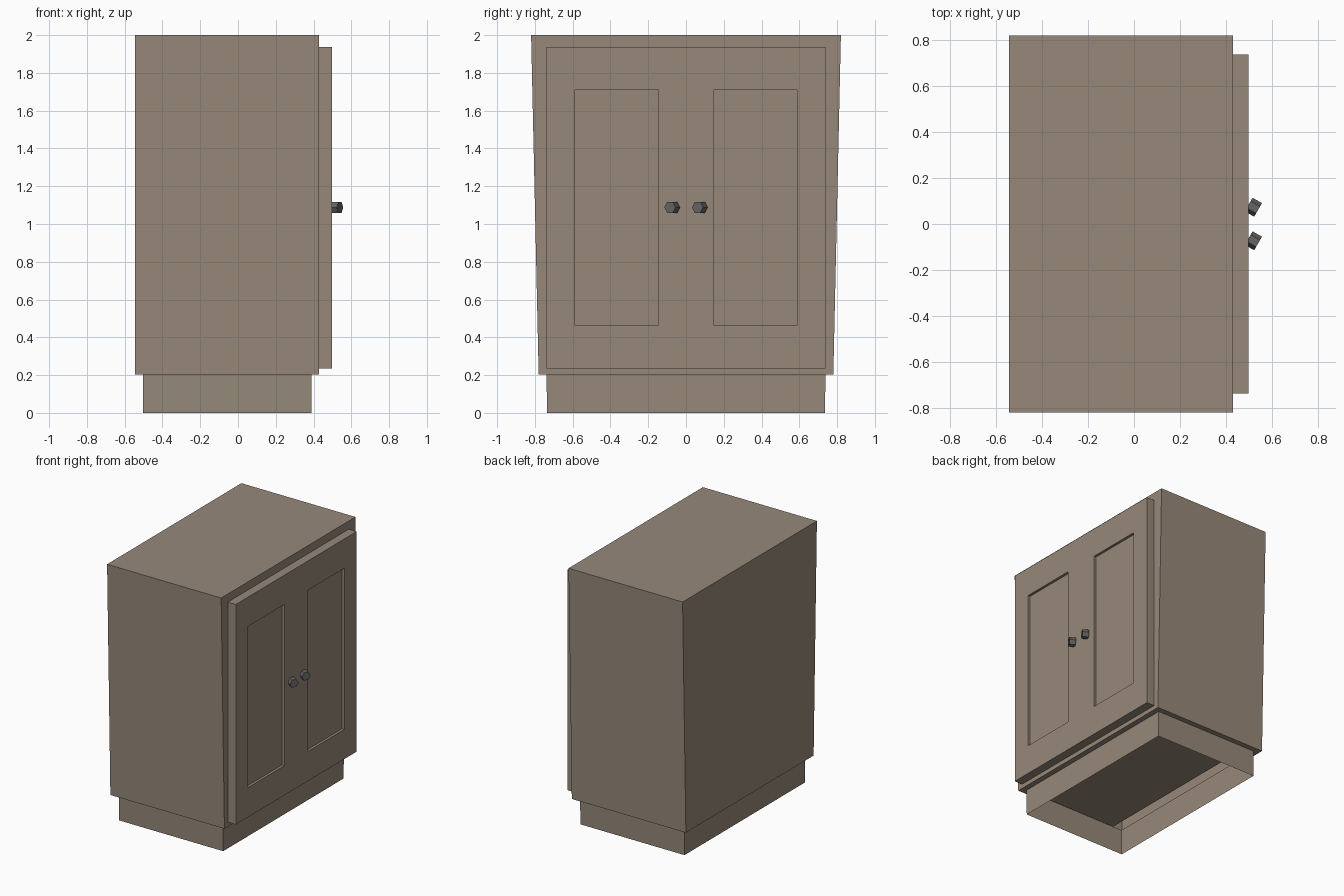
import bpy, bmesh, math

if "Cube" in bpy.data.objects:
    bpy.data.objects.remove(bpy.data.objects["Cube"])


def material(name, color):
    m = bpy.data.materials.new(name)
    m.diffuse_color = (*color, 1)
    m.use_nodes = True
    m.node_tree.nodes["Principled BSDF"].inputs["Base Color"].default_value = m.diffuse_color
    return m


wood = material("wood", (0.31, 0.25, 0.195))
metal = material("metal", (0.13, 0.13, 0.13))


def finish(bm, name, mat):
    mesh = bpy.data.meshes.new(name)
    bm.to_mesh(mesh)
    bm.free()
    obj = bpy.data.objects.new(name, mesh)
    bpy.context.collection.objects.link(obj)
    if mat:
        mesh.materials.append(mat)
    return obj


def box(name, x, y, z, mat):
    bm = bmesh.new()
    bmesh.ops.create_cube(bm, size=1)
    for v in bm.verts:
        v.co = [r[0] if c < 0 else r[1] for c, r in zip(v.co, (x, y, z))]
    return finish(bm, name, mat)


# Cabinet shell: open plinth, overhanging ledge, body flaring towards the top
sections = [(-0.502, 0.388, 0.735, 0.0), (-0.502, 0.388, 0.739, 0.202),
            (-0.545, 0.430, 0.780, 0.202), (-0.545, 0.430, 0.820, 2.0)]
bm = bmesh.new()
rings = []
for x0, x1, y, z in sections:
    corners = [(x0, -y, z), (x1, -y, z), (x1, y, z), (x0, y, z)]
    rings.append([bm.verts.new(c) for c in corners])
for a, b in zip(rings, rings[1:]):
    for i in range(4):
        j = (i + 1) % 4
        bm.faces.new((a[i], a[j], b[j], b[i]))
bm.faces.new(rings[-1])
finish(bm, "cabinet_body", wood)

# Floor panel, stopping short of the back
bm = bmesh.new()
bm.faces.new([bm.verts.new((x, y, 0.203)) for x, y in
              ((-0.425, -0.739), (-0.425, 0.739), (0.388, 0.739), (0.388, -0.739))])
finish(bm, "floor_panel", wood)

# Door slab with two recessed panels
door = box("door_front", (0.43, 0.498), (-0.738, 0.738), (0.236, 1.937), wood)
for s in (-1, 1):
    cutter = box("recess_cutter", (0.478, 0.6), sorted((s * 0.145, s * 0.59)),
                 (0.465, 1.71), None)
    cutter.hide_render = True
    mod = door.modifiers.new("recess", 'BOOLEAN')
    mod.operation = 'DIFFERENCE'
    mod.solver = 'EXACT'
    mod.object = cutter
    bpy.context.view_layer.objects.active = door
    bpy.ops.object.modifier_apply(modifier=mod.name)
    bpy.data.objects.remove(cutter)

# Hexagonal knobs
for side, s in (("left", -1), ("right", 1)):
    bpy.ops.mesh.primitive_cylinder_add(vertices=6, radius=0.034, depth=0.047,
                                        location=(0.5195, s * 0.073, 1.088),
                                        rotation=(0, math.pi / 2, 0))
    knob = bpy.context.object
    knob.name = side + "_knob"
    # Turn a corner of the hexagon upwards
    if abs(max((knob.matrix_world.to_3x3() @ v.co).z for v in knob.data.vertices)) < 0.033:
        knob.rotation_euler = (math.pi / 6, math.pi / 2, 0)
    knob.data.materials.append(metal)
